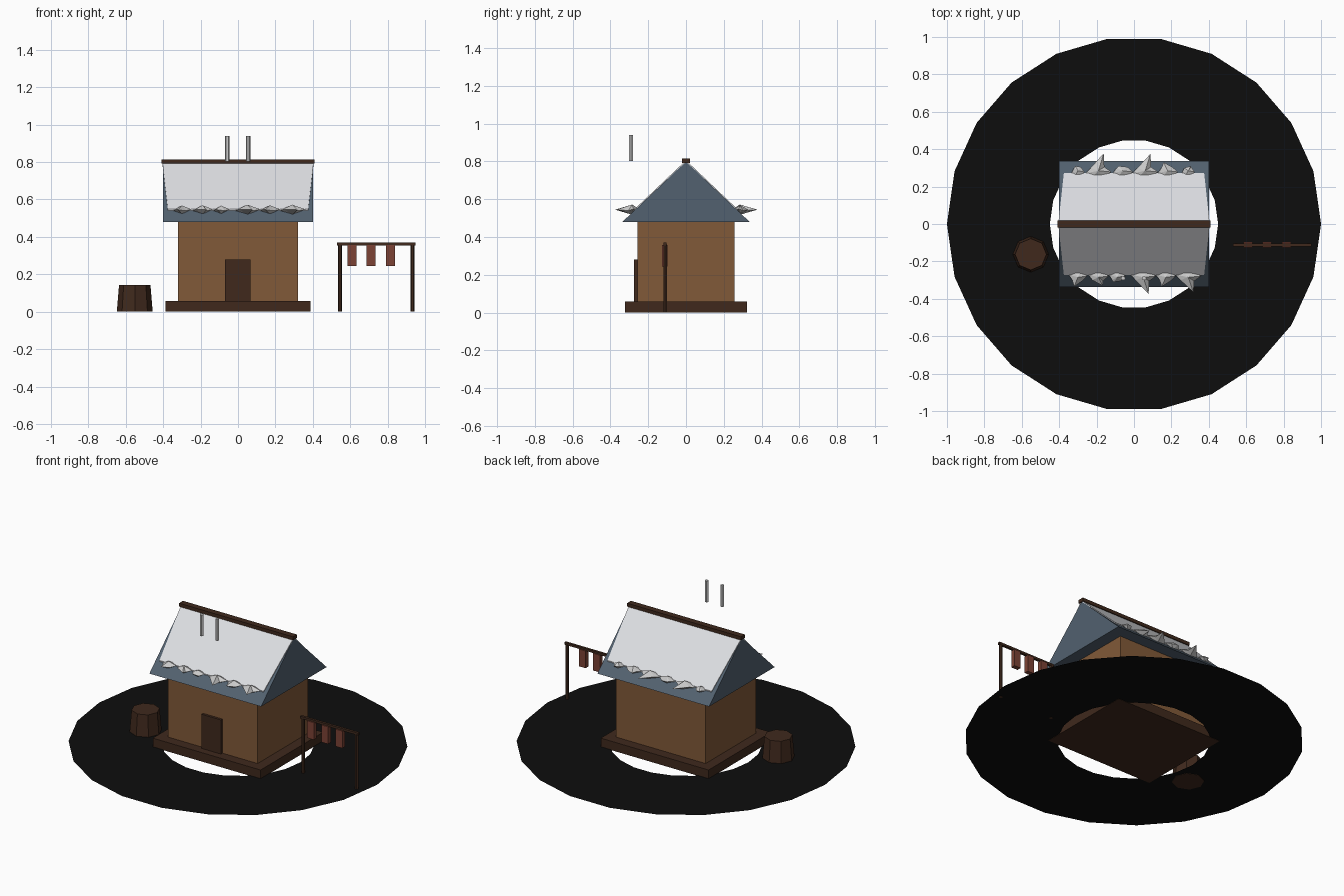
import bpy, math
from math import cos, sin, pi

if "Cube" in bpy.data.objects:
    bpy.data.objects.remove(bpy.data.objects["Cube"])


def mat(name, r, g, b):
    m = bpy.data.materials.new(name)
    m.diffuse_color = (r, g, b, 1)
    m.use_nodes = True
    m.node_tree.nodes["Principled BSDF"].inputs["Base Color"].default_value = m.diffuse_color
    return m


WALL = mat("wall_wood", 0.22, 0.10, 0.04)
DARK = mat("dark_wood", 0.05, 0.022, 0.012)
SLATE = mat("slate", 0.085, 0.12, 0.16)
MEAT = mat("dried_meat", 0.20, 0.055, 0.035)
SOIL = mat("dark_soil", 0.004, 0.004, 0.004)
SNOW = mat("snow", 0.72, 0.73, 0.76)


def mesh(name, verts, faces, material=None):
    me = bpy.data.meshes.new(name)
    me.from_pydata(verts, [], faces)
    ob = bpy.data.objects.new(name, me)
    bpy.context.collection.objects.link(ob)
    if material:
        me.materials.append(material)
    # consistent outward normals
    import bmesh
    bm = bmesh.new()
    bm.from_mesh(me)
    bmesh.ops.recalc_face_normals(bm, faces=bm.faces)
    bm.to_mesh(me)
    bm.free()
    return ob


def prism(name, profile, x0, x1, material=None):
    """Extrude a (y, z) profile along x."""
    n = len(profile)
    v = [(x, y, z) for x in (x0, x1) for y, z in profile]
    f = [tuple(range(n)), tuple(range(n, 2 * n))]
    f += [(i, (i + 1) % n, n + (i + 1) % n, n + i) for i in range(n)]
    return mesh(name, v, f, material)


def box(name, x0, x1, y0, y1, z0, z1, material=None):
    return prism(name, [(y0, z0), (y1, z0), (y1, z1), (y0, z1)], x0, x1, material)


def drum(name, x, y, z0, z1, r0, r1, n, material=None):
    v = [(x + r * cos(2 * pi * i / n), y + r * sin(2 * pi * i / n), z)
         for r, z in ((r0, z0), (r1, z1)) for i in range(n)]
    f = [tuple(range(n)), tuple(range(n, 2 * n))]
    f += [(i, (i + 1) % n, n + (i + 1) % n, n + i) for i in range(n)]
    return mesh(name, v, f, material)


# flat ground ring
N = 22
ring = [(r * cos(2 * pi * i / N), r * sin(2 * pi * i / N), 0.002)
        for r in (0.45, 1.0) for i in range(N)]
ground = mesh("ground_ring", ring,
              [(i, N + i, N + (i + 1) % N, (i + 1) % N) for i in range(N)], SOIL)
if ground.data.polygons[0].normal.z < 0:
    ground.data.flip_normals()

# house body
box("plinth", -0.388, 0.388, -0.322, 0.322, 0, 0.058, DARK)
box("walls", -0.322, 0.322, -0.258, 0.258, 0.058, 0.48, WALL)
box("door", -0.07, 0.068, -0.274, -0.25, 0.058, 0.28, DARK)

# roof and ridge
prism("roof", [(-0.337, 0.48), (0.337, 0.48), (0, 0.8)], -0.402, 0.402, SLATE)
box("ridge_beam", -0.41, 0.41, -0.02, 0.02, 0.793, 0.815, DARK)

# snow sheets and jagged clumps along each eave: (x, tip y, half width)
clumps = {
    -1: [(-0.30, 0.335, 0.05), (-0.19, 0.33, 0.055), (-0.09, 0.31, 0.045),
         (0.05, 0.375, 0.07), (0.17, 0.335, 0.055), (0.29, 0.365, 0.07)],
    1: [(-0.30, 0.31, 0.035), (-0.19, 0.378, 0.07), (-0.06, 0.31, 0.055),
        (0.06, 0.375, 0.07), (0.18, 0.33, 0.055), (0.29, 0.31, 0.035)],
}
for side, label in ((-1, "front"), (1, "back")):
    sheet = [(-0.375, side * 0.272, 0.548), (0.375, side * 0.272, 0.548),
             (0.405, 0, 0.806), (-0.405, 0, 0.806)]
    low = [(x, y, z - 0.008) for x, y, z in sheet]
    mesh("snow_sheet_" + label, sheet + low,
         [(0, 1, 2, 3), (4, 5, 6, 7), (0, 1, 5, 4), (1, 2, 6, 5),
          (2, 3, 7, 6), (3, 0, 4, 7)], SNOW)
    for k, (x, tip, w) in enumerate(clumps[side]):
        lean = 0.4 * w * (-1) ** k
        rim = [(x - lean, tip, 0.545), (x + 0.45 * w, 0.305, 0.54),
               (x + w, 0.278, 0.548), (x + 0.3 * w, 0.25, 0.55),
               (x - 0.5 * w, 0.25, 0.55), (x - w, 0.27, 0.54),
               (x - 0.6 * w, 0.30, 0.547)]
        h = 0.012 + 0.2 * w
        v = [(a, side * b, c) for a, b, c in rim]
        v += [(x, side * 0.285, 0.546 + h), (x, side * 0.285, 0.544 - h)]
        mesh("snow_clump_%s_%d" % (label, k), v,
             [(i, (i + 1) % 7, t) for i in range(7) for t in (7, 8)])

# two smoke pipes
for k, x in enumerate((-0.058, 0.054)):
    drum("pipe_%d" % k, x, -0.29, 0.802, 0.94, 0.012, 0.012, 6)

# chopping stump
drum("stump", -0.552, -0.162, 0, 0.142, 0.096, 0.084, 8, DARK)

# drying rack
for k, x in enumerate((0.546, 0.933)):
    drum("rack_post_%d" % k, x, -0.11, 0, 0.36, 0.011, 0.011, 6, DARK)
box("rack_beam", 0.53, 0.948, -0.119, -0.103, 0.355, 0.37, DARK)
for k, x in enumerate((0.61, 0.712, 0.815)):
    box("hanging_strip_%d" % k, x - 0.024, x + 0.024, -0.126, -0.097, 0.245, 0.357, MEAT)
